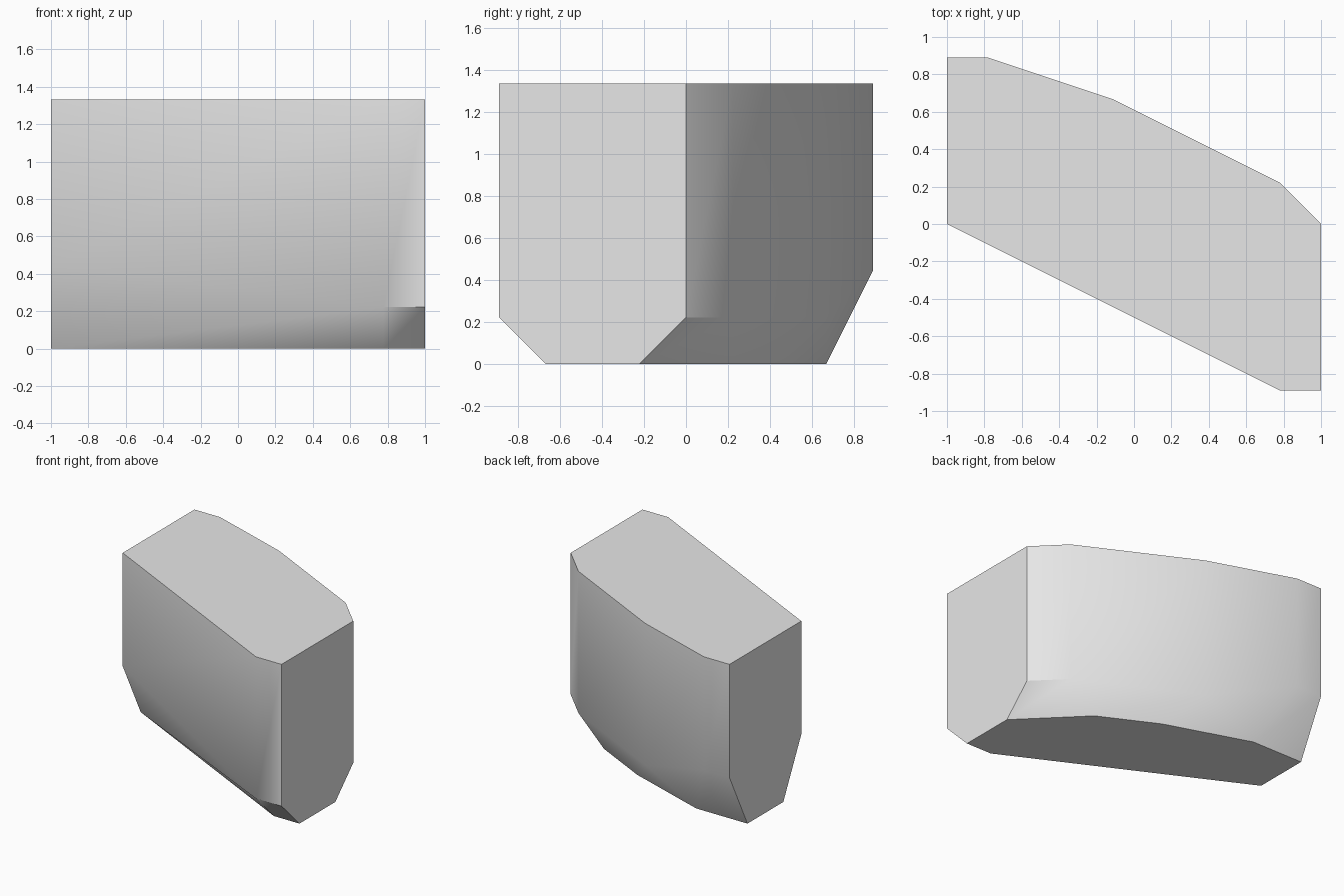
import bpy
import math

cube = bpy.data.objects.get("Cube")
if cube:
    bpy.data.objects.remove(cube, do_unlink=True)

# One step of the modelling grid: the block is nine steps long
STEP = 2 / 9
TOP = 6

# Matching outlines, counter-clockwise from the front corner of the -x end.
# Wall outline: x, y and the height where the wall meets the chamfer
wall = [(-4.5, 0, 2), (3.5, -4, 1), (4.5, -4, 1), (4.5, 0, 1),
        (3.5, 1, 1), (-0.5, 3, 1), (-3.5, 4, 2), (-4.5, 4, 2)]
# Foot outline: where the chamfer meets the ground
foot = [(-4.5, 1), (3.5, -3), (4.5, -3), (4.5, -1),
        (2.5, 1), (0.5, 2), (-2.5, 3), (-4.5, 3)]
n = len(wall)

verts = [(x, y, 0) for x, y in foot] + wall + [(x, y, TOP) for x, y, z in wall]
verts = [tuple(c * STEP for c in v) for v in verts]

# Flat bottom and top
faces = [tuple(reversed(range(n))), tuple(range(2 * n, 3 * n))]

for i in range(n):
    j = (i + 1) % n
    f0, f1, w0, w1, t0, t1 = i, j, n + i, n + j, 2 * n + i, 2 * n + j
    if i in (2, n - 1):
        # Flat ends, cut straight through wall and chamfer
        faces.append((f0, f1, w1, t1, t0, w0))
        continue
    faces.append((w0, w1, t1, t0))
    # Twisted chamfer panels are split in two, the others stay flat
    if i == 0:
        faces += [(f0, f1, w1), (f0, w1, w0)]
    elif i == 5:
        faces += [(f0, f1, w0), (f1, w1, w0)]
    else:
        faces.append((f0, f1, w1, w0))

mesh = bpy.data.meshes.new("chamfered_block")
mesh.from_pydata(verts, [], faces)
mesh.update()
block = bpy.data.objects.new("chamfered_block", mesh)
bpy.context.collection.objects.link(block)

# Plain light grey
grey = bpy.data.materials.new("light_grey")
grey.use_nodes = True
colour = (0.8, 0.8, 0.8, 1)
grey.diffuse_color = colour
for node in grey.node_tree.nodes:
    if node.type == "BSDF_PRINCIPLED":
        node.inputs["Base Color"].default_value = colour
mesh.materials.append(grey)

# Soft wall bends, crisp ends and rims
bpy.ops.object.select_all(action="DESELECT")
block.select_set(True)
bpy.context.view_layer.objects.active = block
bpy.ops.object.shade_smooth_by_angle(angle=math.radians(30))
